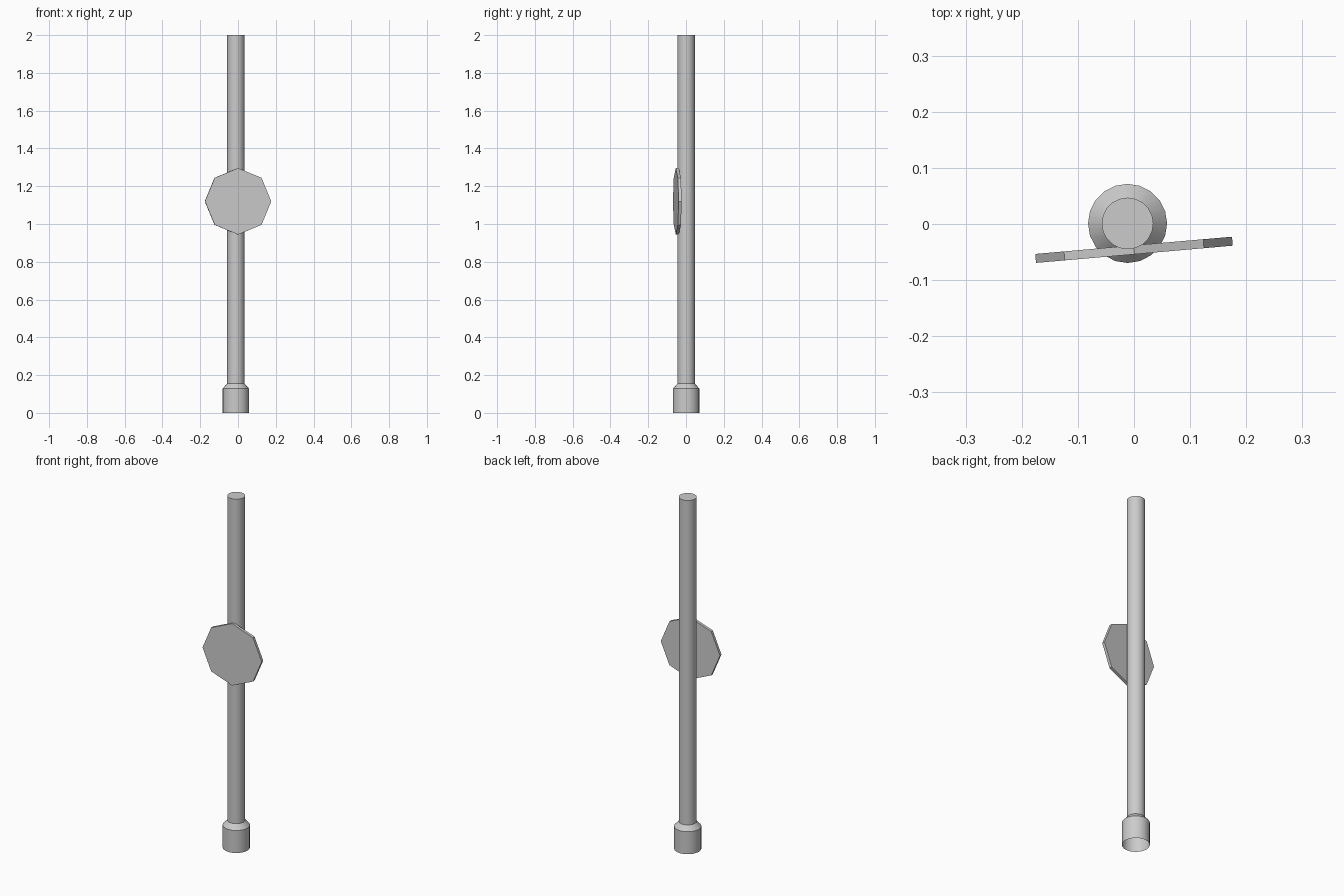
import bpy, bmesh, math
from mathutils import Matrix

if "Cube" in bpy.data.objects:
    bpy.data.objects.remove(bpy.data.objects["Cube"])

SIDES = 20
POLE_X, POLE_Y = -0.0115, 0.001


def finish(bm, name, angle):
    bmesh.ops.recalc_face_normals(bm, faces=bm.faces)
    mesh = bpy.data.meshes.new(name)
    bm.to_mesh(mesh)
    bm.free()
    obj = bpy.data.objects.new(name, mesh)
    bpy.context.collection.objects.link(obj)
    bpy.context.view_layer.objects.active = obj
    obj.select_set(True)
    bpy.ops.object.shade_smooth_by_angle(angle=math.radians(angle))
    obj.select_set(False)
    return obj


def lathe(name, profile, cap_top=False):
    """Stack rings of (radius, z) around the pole axis."""
    bm = bmesh.new()
    rings = []
    for r, z in profile:
        rings.append([bm.verts.new((POLE_X + r * math.cos(2 * math.pi * i / SIDES),
                                    POLE_Y + r * math.sin(2 * math.pi * i / SIDES), z))
                      for i in range(SIDES)])
    for a, b in zip(rings, rings[1:]):
        for i in range(SIDES):
            j = (i + 1) % SIDES
            bm.faces.new((a[i], a[j], b[j], b[i]))
    if cap_top:
        bm.faces.new(rings[-1])
    return finish(bm, name, 30)


# Pole with its wider sleeve, open at the bottom
lathe("post", [(0.0705, 0), (0.0705, 0.128), (0.046, 0.155), (0.046, 2.0)], cap_top=True)

# Octagonal sign plate, corner up, turned slightly about the pole
bm = bmesh.new()
bmesh.ops.create_cone(bm, cap_ends=True, segments=8, radius1=0.176, radius2=0.176, depth=0.016)
bm.transform(Matrix.Translation((0, -0.046, 1.12))
             @ Matrix.Rotation(math.radians(5), 4, 'Z')
             @ Matrix.Rotation(math.radians(90), 4, 'X'))
finish(bm, "sign_plate", 30)
